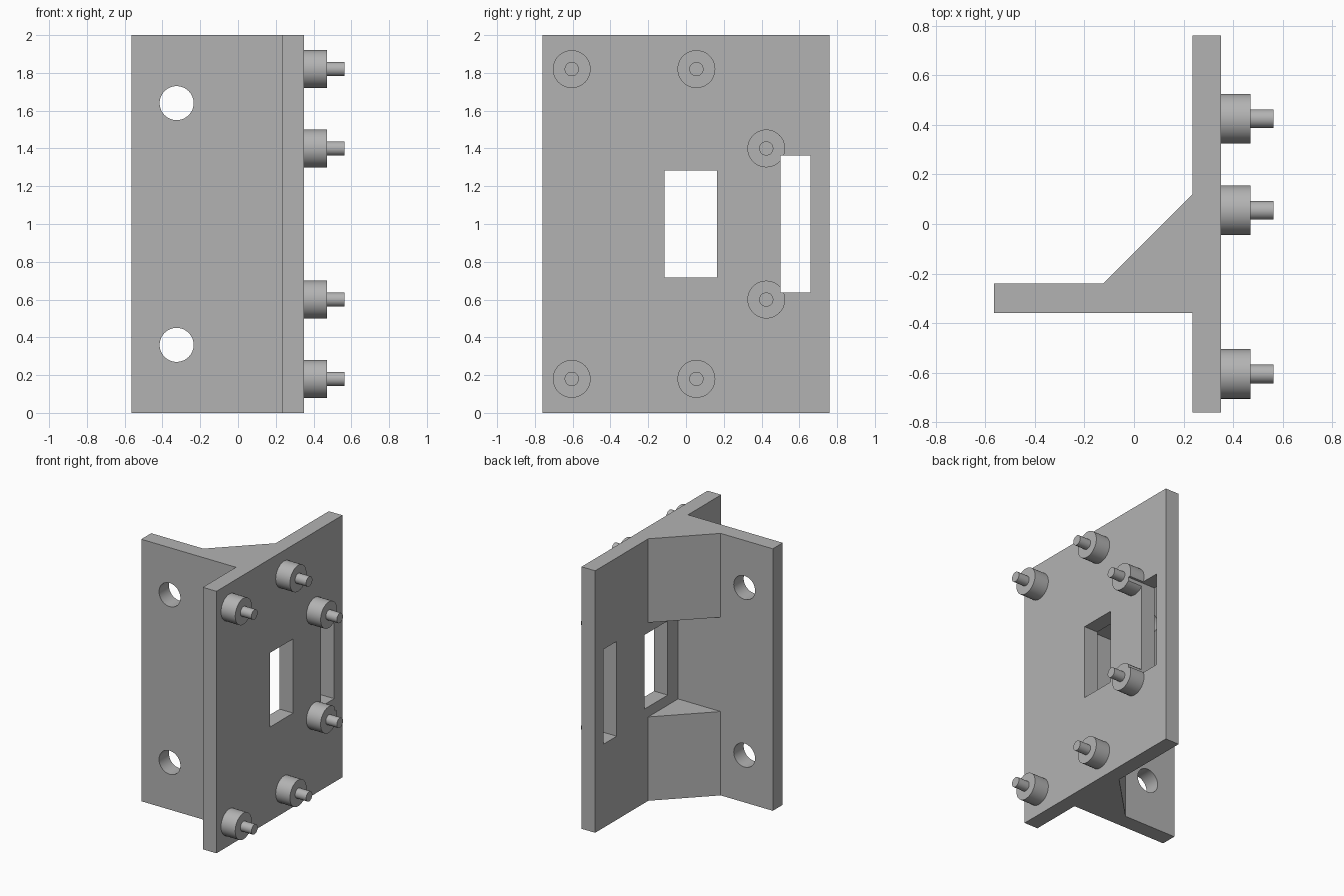
import bpy, bmesh, math
from mathutils import Matrix, Vector

cube = bpy.data.objects.get("Cube")
if cube:
    bpy.data.objects.remove(cube, do_unlink=True)

# Single plain grey
GREY = (0.45, 0.45, 0.45, 1)
grey = bpy.data.materials.new("plain_grey")
grey.use_nodes = True
grey.diffuse_color = GREY
grey.node_tree.nodes["Principled BSDF"].inputs["Base Color"].default_value = GREY


def make_object(name, bm):
    bmesh.ops.recalc_face_normals(bm, faces=bm.faces)
    mesh = bpy.data.meshes.new(name)
    bm.to_mesh(mesh)
    bm.free()
    mesh.materials.append(grey)
    obj = bpy.data.objects.new(name, mesh)
    bpy.context.collection.objects.link(obj)
    return obj


def prism(name, outline, z0, z1):
    """Extrude a plan outline from z0 up to z1."""
    bm = bmesh.new()
    face = bm.faces.new([bm.verts.new((x, y, z0)) for x, y in outline])
    top = bmesh.ops.extrude_face_region(bm, geom=[face])["geom"]
    bmesh.ops.translate(bm, vec=(0, 0, z1 - z0),
                        verts=[v for v in top if isinstance(v, bmesh.types.BMVert)])
    return make_object(name, bm)


def box(name, x, y, z):
    return prism(name, [(x[0], y[0]), (x[1], y[0]), (x[1], y[1]), (x[0], y[1])], *z)


def cylinder_y(name, x, z, radius, y0, y1):
    bm = bmesh.new()
    place = Matrix.Translation((x, (y0 + y1) / 2, z)) @ Matrix.Rotation(math.pi / 2, 4, "X")
    bmesh.ops.create_cone(bm, cap_ends=True, segments=64, radius1=radius,
                          radius2=radius, depth=y1 - y0, matrix=place)
    return make_object(name, bm)


def stepped_peg(name, profile, location):
    """Lathe an (x, radius) profile about the x axis."""
    bm = bmesh.new()
    verts = [bm.verts.new((x, 0, r)) for x, r in profile]
    edges = [bm.edges.new(pair) for pair in zip(verts, verts[1:])]
    bmesh.ops.spin(bm, geom=verts + edges, cent=(0, 0, 0), axis=(1, 0, 0),
                   angle=math.tau, steps=48)
    bmesh.ops.remove_doubles(bm, verts=bm.verts, dist=1e-4)
    bmesh.ops.translate(bm, vec=Vector(location), verts=bm.verts)
    return make_object(name, bm)


def cut(obj, cutters):
    bpy.context.view_layer.objects.active = obj
    for cutter in cutters:
        mod = obj.modifiers.new("cut", "BOOLEAN")
        mod.operation, mod.solver, mod.object = "DIFFERENCE", "EXACT", cutter
        bpy.ops.object.modifier_apply(modifier=mod.name)


# Bracket: plate, side flange and diagonal gusset in one outline
PLATE_IN, PLATE_OUT, HALF = 0.235, 0.35, 0.76
FLANGE_END, FLANGE_FRONT, FLANGE_BACK = -0.565, -0.36, -0.24
bracket = prism("bracket", [
    (PLATE_OUT, -HALF), (PLATE_OUT, HALF), (PLATE_IN, HALF), (PLATE_IN, 0.12),
    (-0.125, FLANGE_BACK), (FLANGE_END, FLANGE_BACK), (FLANGE_END, FLANGE_FRONT),
    (PLATE_IN, FLANGE_FRONT), (PLATE_IN, -HALF)], 0, 2)

# Openings: gusset gap, plate window, plate slot, flange screw holes
gap = box("gusset_gap_cutter", (-0.3, PLATE_IN), (FLANGE_BACK, 0.3), (0.64, 1.36))
window = box("window_cutter", (0.1, 0.7), (-0.115, 0.165), (0.717, 1.283))
slot = box("slot_cutter", (0.1, 0.7), (0.5, 0.66), (0.638, 1.362))
holes = [cylinder_y("hole_cutter", -0.325, z, 0.09, -0.5, -0.1) for z in (0.36, 1.64)]
cut(bracket, [gap, window, slot] + holes)

# Stepped pegs on the plate, mirrored about mid height
PEG = [(-0.01, 0), (-0.01, 0.1), (0.12, 0.1), (0.12, 0.0375), (0.213, 0.0375), (0.213, 0)]
parts = [bracket]
for label, y, rise in (("front", -0.605, 0.82), ("middle", 0.055, 0.82), ("back", 0.425, 0.4)):
    for level, sign in (("lower", -1), ("upper", 1)):
        peg = stepped_peg(f"{level}_{label}_peg", PEG, (PLATE_OUT, y, 1 + sign * rise))
        if label == "back":
            cut(peg, [slot])  # the slot clips these pegs
        parts.append(peg)

for cutter in [gap, window, slot] + holes:
    bpy.data.objects.remove(cutter, do_unlink=True)

# Smooth round walls, keep edges crisp
bpy.ops.object.select_all(action="DESELECT")
for part in parts:
    part.select_set(True)
bpy.context.view_layer.objects.active = bracket
bpy.ops.object.shade_smooth_by_angle(angle=math.radians(30))
